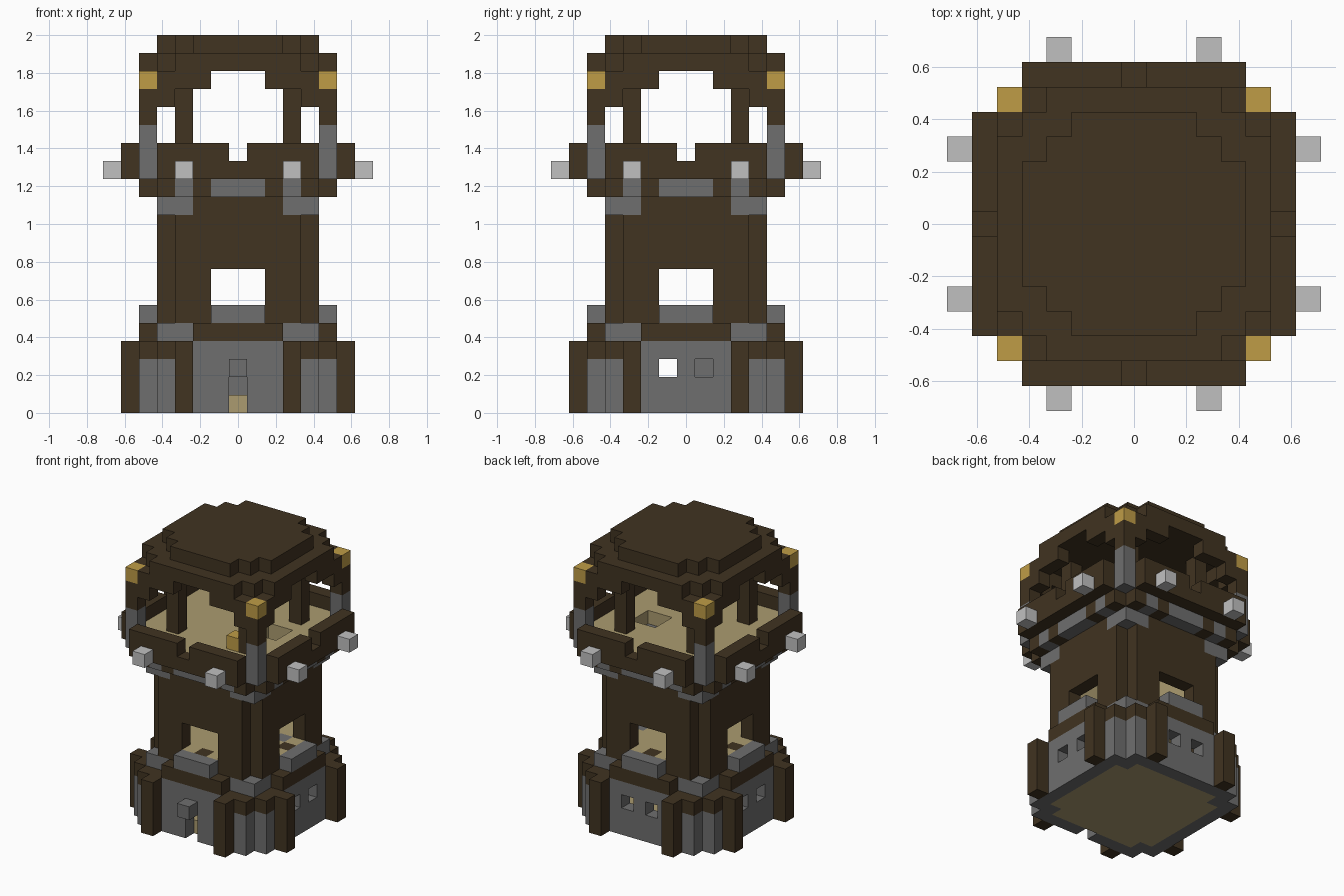
import bpy
import bmesh
from mathutils import Vector

cube = bpy.data.objects.get("Cube")
if cube:
    bpy.data.objects.remove(cube, do_unlink=True)

U = 2 / 21  # edge of one building block


def material(name, rgb):
    m = bpy.data.materials.new(name)
    m.use_nodes = True
    m.diffuse_color = (*rgb, 1)
    m.node_tree.nodes["Principled BSDF"].inputs["Base Color"].default_value = (*rgb, 1)
    return m


WOOD = material("dark wood", (0.052, 0.033, 0.015))
STONE = material("grey stone", (0.156, 0.156, 0.156))
PALE = material("pale stone", (0.53, 0.53, 0.53))
GOLD = material("gold", (0.52, 0.335, 0.062))
SAND = material("sand planks", (0.41, 0.33, 0.16))

grid = {}    # block position -> part name
colours = {}  # part name -> material


def blocks(x, y, z, symmetric=True):
    """Blocks in inclusive ranges, repeated in all eight directions."""
    for i in range(x[0], x[1] + 1):
        for j in range(y[0], y[1] + 1):
            for k in range(z[0], z[1] + 1):
                if not symmetric:
                    yield i, j, k
                    continue
                for a, b in ((i, j), (j, i)):
                    for s in (1, -1):
                        for t in (1, -1):
                            yield a * s, b * t, k


def add(name, mat, x, y, z, symmetric=True):
    colours[name] = mat
    for c in blocks(x, y, z, symmetric):
        grid[c] = name


def cut(x, y, z, symmetric=True):
    for c in blocks(x, y, z, symmetric):
        grid.pop(c, None)


# Base: floor, stone walls, timber posts and caps
add("ground_floor", SAND, (0, 4), (0, 4), (0, 0))
add("base_wall", STONE, (4, 4), (4, 4), (0, 3))
add("base_wall", STONE, (0, 4), (5, 5), (0, 3))
add("base_post", WOOD, (3, 3), (6, 6), (0, 3))
add("base_cap", WOOD, (3, 4), (5, 5), (3, 3))
add("base_ledge", WOOD, (0, 2), (5, 5), (4, 4))
add("base_ledge", WOOD, (0, 2), (4, 4), (4, 4))
add("base_corner", STONE, (3, 4), (4, 4), (4, 4))

# Doorway with hanging block, and small square openings on the other sides
cut((0, 0), (-5, -5), (0, 2), False)
add("door_block", STONE, (0, 0), (-6, -6), (2, 2), False)
cut((-1, -1), (5, 5), (2, 2), False)
cut((1, 1), (5, 5), (2, 2), False)
for side in (-5, 5):
    for j in (-1, 1):
        cut((side, side), (j, j), (2, 2), False)

# Tower shaft with windows, sills and middle floor
add("middle_floor", SAND, (0, 3), (0, 3), (5, 5))
add("tower_wall", WOOD, (0, 3), (4, 4), (5, 11))
cut((0, 1), (4, 4), (6, 7))
add("middle_floor", SAND, (1, 1), (4, 4), (5, 5))
add("window_sill", STONE, (0, 1), (5, 5), (5, 5))
add("stair", STONE, (3, 3), (1, 1), (1, 5), False)

# Corbels below the platform
add("corner_corbel", STONE, (3, 4), (4, 4), (11, 11))
add("upper_floor", SAND, (0, 4), (0, 4), (12, 13))
add("upper_floor", SAND, (0, 4), (5, 5), (13, 13))
add("stone_corbel", STONE, (0, 1), (5, 5), (12, 12))
add("timber_corbel", WOOD, (2, 2), (5, 5), (12, 12))
add("stone_corbel", STONE, (3, 3), (5, 5), (12, 12))
add("timber_corbel", WOOD, (4, 4), (5, 5), (12, 12))

# Hatch in the platform, with a step inside it
cut((2, 3), (0, 1), (12, 13), False)
add("hatch_step", STONE, (3, 3), (0, 0), (12, 12), False)

# Parapet with a gap in each side and pale studs
add("parapet", WOOD, (0, 4), (6, 6), (13, 13))
add("parapet", WOOD, (1, 4), (6, 6), (14, 14))
add("parapet_stud", PALE, (3, 3), (7, 7), (13, 13))

# Corner posts, inner posts and lantern
add("corner_post_foot", STONE, (5, 5), (5, 5), (13, 15))
add("corner_post", WOOD, (5, 5), (5, 5), (16, 17))
add("corner_post_top", GOLD, (5, 5), (5, 5), (18, 18))
add("inner_post", WOOD, (3, 3), (3, 3), (14, 18))
add("lantern", GOLD, (2, 2), (-3, -3), (14, 14), False)

# Stepped roof and its brackets
add("roof_bracket", WOOD, (4, 4), (5, 5), (17, 17))
add("roof_bracket", WOOD, (2, 4), (5, 5), (18, 18))
add("roof_eave", WOOD, (0, 4), (0, 4), (19, 19))
add("roof_eave", WOOD, (0, 3), (5, 5), (19, 19))
add("roof_top", WOOD, (0, 3), (0, 3), (20, 20))
add("roof_top", WOOD, (0, 2), (4, 4), (20, 20))

# Turn each part into a mesh of its exposed block faces
DIRECTIONS = [Vector(d) for d in
              ((1, 0, 0), (-1, 0, 0), (0, 1, 0), (0, -1, 0), (0, 0, 1), (0, 0, -1))]


def build(name):
    bm = bmesh.new()
    for cell in [c for c, part in grid.items() if part == name]:
        for n in DIRECTIONS:
            beside = tuple(int(a + b) for a, b in zip(cell, n))
            if beside in grid:
                continue
            u = Vector((n.y, n.z, n.x))
            v = n.cross(u)
            middle = Vector(cell) + Vector((0, 0, 0.5)) + n / 2
            corners = [middle + (u * a + v * b) / 2
                       for a, b in ((-1, -1), (1, -1), (1, 1), (-1, 1))]
            face = bm.faces.new([bm.verts.new(p * U) for p in corners])
            # The shaft is lined with planks on its inner side
            if name == "tower_wall" and n.z == 0 and n.dot(Vector(cell)) == -4:
                face.material_index = 1
    bmesh.ops.remove_doubles(bm, verts=bm.verts, dist=U / 100)
    mesh = bpy.data.meshes.new(name)
    bm.to_mesh(mesh)
    bm.free()
    mesh.materials.append(colours[name])
    if name == "tower_wall":
        mesh.materials.append(SAND)
    bpy.context.collection.objects.link(bpy.data.objects.new(name, mesh))


for part_name in colours:
    build(part_name)
